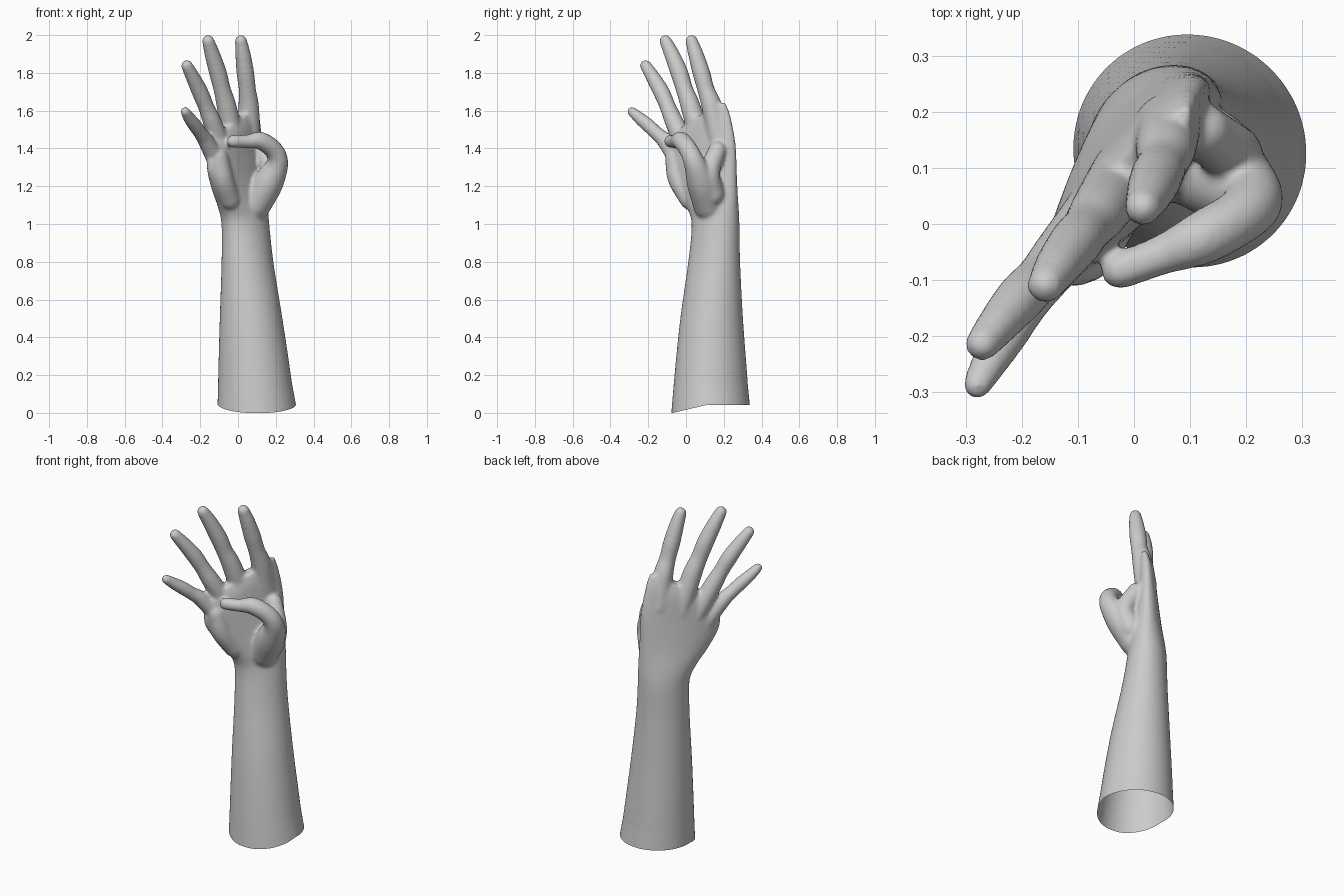
import bpy, bmesh, math
from mathutils import Vector

if "Cube" in bpy.data.objects:
    bpy.data.objects.remove(bpy.data.objects["Cube"])

# Hand frame: s = across the palm (thumb side +), d = out of the palm, z = up
Q = math.sqrt(0.5)
def world(s, d, z):
    return Vector(((s + d) * Q, (s - d) * Q, z))

def spline(keys, n=8):
    """Catmull-Rom through tuples of any length."""
    k = [Vector(p) for p in keys]
    k = [k[0] * 2 - k[1]] + k + [k[-1] * 2 - k[-2]]
    out = []
    for i in range(1, len(k) - 2):
        a, b, c, e = k[i - 1:i + 3]
        for j in range(n):
            t = j / n
            out.append((b * 2 + (c - a) * t + (a * 2 - b * 5 + c * 4 - e) * t * t
                        + (b * 3 - a - c * 3 + e) * t ** 3) * 0.5)
    return out + [k[-2]]

bm = bmesh.new()

def loft(rings):
    """Closed skin through rings of points."""
    vs = [[bm.verts.new(p) for p in r] for r in rings]
    n = len(vs[0])
    for a, b in zip(vs, vs[1:]):
        for i in range(n):
            bm.faces.new((a[i], a[(i + 1) % n], b[(i + 1) % n], b[i]))
    bm.faces.new(vs[0][::-1])
    bm.faces.new(vs[-1])

def limb(keys, n=20):
    """Round-ended tube through (s, d, z, radius) points."""
    p = spline(keys)
    c = [world(*v[:3]) for v in p]
    r = [v[3] for v in p]
    tans = [(c[min(i + 1, len(c) - 1)] - c[max(i - 1, 0)]).normalized() for i in range(len(c))]
    caps = [math.radians(a) for a in (15, 30, 45, 60, 72, 83)]
    st = [(c[0] - tans[0] * r[0] * math.sin(a), r[0] * math.cos(a), tans[0]) for a in caps[::-1]]
    st += list(zip(c, r, tans))
    st += [(c[-1] + tans[-1] * r[-1] * math.sin(a), r[-1] * math.cos(a), tans[-1]) for a in caps]
    rings = []
    u = tans[0].orthogonal()
    for o, rad, t in st:
        u = (u - t * u.dot(t)).normalized()      # carry the frame along
        v = t.cross(u)
        rings.append([o + (u * math.cos(w) + v * math.sin(w)) * rad
                      for w in (2 * math.pi * i / n for i in range(n))])
    loft(rings)

# Forearm and palm: z, s centre, d centre, half width, half depth, z slope, d slope
body = [(-0.15, .168, -.015, .217, .222, 0, 0),
        (0.20, .155, -.031, .191, .194, 0, 0),
        (0.50, .145, -.047, .168, .164, 0, 0),
        (0.80, .141, -.070, .147, .127, 0, 0),
        (1.00, .138, -.083, .143, .108, 0, 0),
        (1.10, .115, -.081, .165, .099, .03, -.03),
        (1.20, .080, -.076, .195, .086, .12, -.08),
        (1.35, .045, -.068, .223, .070, .30, -.12),
        (1.48, .032, -.062, .207, .058, .45, -.12),
        (1.56, .040, -.058, .175, .038, .50, -.10)]
rings = []
for z, sc, dc, a, b, kz, kd in spline(body):
    ring = []
    for i in range(40):
        w = 2 * math.pi * i / 40
        ds = a * math.cos(w)
        ring.append(world(sc + ds, dc + b * math.sin(w) + kd * ds, z + kz * ds))
    rings.append(ring)
loft(rings)

# Fingers
limb([(.165, -.080, 1.45, .060), (.137, -.057, 1.62, .055), (.110, -.040, 1.71, .046),
      (.085, -.030, 1.80, .047), (.055, -.018, 1.90, .041), (.032, -.010, 1.968, .033)])
limb([(.050, -.075, 1.40, .060), (-.025, -.060, 1.62, .053), (-.064, -.054, 1.71, .046),
      (-.100, -.050, 1.80, .047), (-.150, -.043, 1.90, .041), (-.188, -.035, 1.968, .033)])
limb([(-.030, -.065, 1.35, .055), (-.135, -.053, 1.53, .050), (-.187, -.051, 1.62, .043),
      (-.235, -.050, 1.70, .044), (-.295, -.045, 1.78, .038), (-.342, -.040, 1.838, .031)])
limb([(-.080, -.055, 1.30, .052), (-.195, -.042, 1.435, .043), (-.250, -.030, 1.48, .037),
      (-.300, -.020, 1.52, .037), (-.355, -.008, 1.56, .033), (-.400, .005, 1.595, .026)])

# Thumb folded across the palm
limb([(.150, -.020, 1.10, .082), (.173, .055, 1.22, .080), (.180, .115, 1.32, .058),
      (.145, .124, 1.39, .050), (.067, .103, 1.440, .048), (-.004, .074, 1.437, .036),
      (-.076, .041, 1.438, .034)])
# Web between thumb and index side, and heel of the palm
limb([(.195, .000, 1.16, .068), (.210, .035, 1.27, .056), (.205, -.030, 1.39, .048)])
limb([(-.015, -.045, 1.13, .055), (-.085, -.030, 1.24, .058), (-.115, -.035, 1.35, .055)])

bmesh.ops.recalc_face_normals(bm, faces=bm.faces)
mesh = bpy.data.meshes.new("hand_and_forearm")
bm.to_mesh(mesh)
bm.free()
hand = bpy.data.objects.new("hand_and_forearm", mesh)
bpy.context.collection.objects.link(hand)

# Fuse into one soft skin
m = hand.modifiers.new("fuse", 'REMESH')
m.mode = 'VOXEL'
m.voxel_size = 0.009
m = hand.modifiers.new("soften", 'SMOOTH')
m.factor = 0.5
m.iterations = 8
dg = bpy.context.evaluated_depsgraph_get()
skin = bpy.data.meshes.new_from_object(hand.evaluated_get(dg))
hand.modifiers.clear()

# Open arm end with a slightly arched rim
bm = bmesh.new()
bm.from_mesh(skin)
bmesh.ops.bisect_plane(bm, geom=bm.verts[:] + bm.edges[:] + bm.faces[:],
                       plane_co=(0, 0, 0), plane_no=(0, 0, 1), clear_inner=True)
for v in bm.verts:
    if v.co.z < 0.15:
        lift = 0.042 * max(0, min(1, (v.co.y + .07) / .18))
        v.co.z += lift * (1 - v.co.z / 0.15)
for f in bm.faces:
    f.smooth = True
bm.to_mesh(skin)
bm.free()
hand.data = skin
